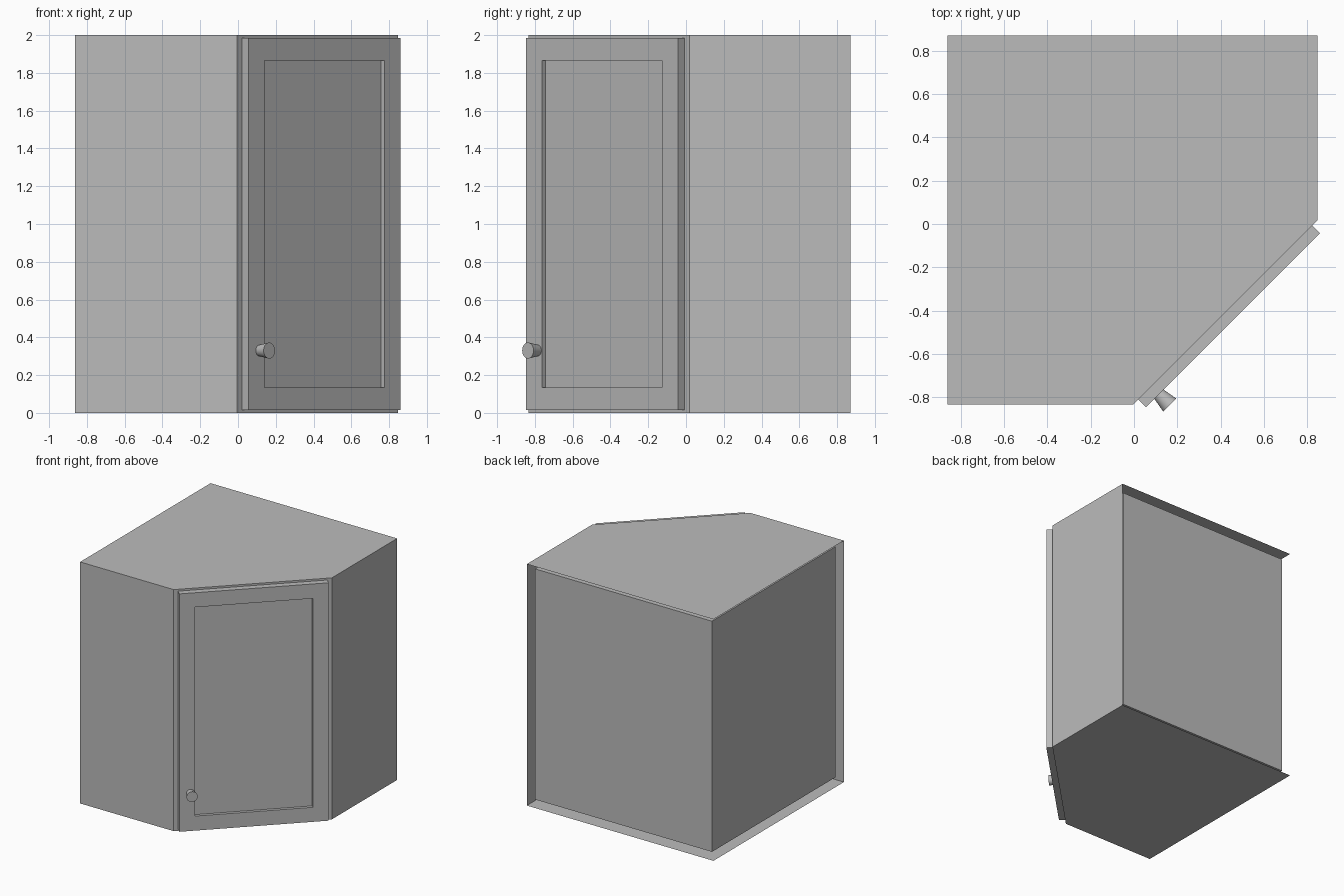
import bpy, bmesh, math
from mathutils import Matrix, Vector

cube = bpy.data.objects.get("Cube")
if cube:
    bpy.data.objects.remove(cube, do_unlink=True)

grey = bpy.data.materials.new("plain_grey")
grey.use_nodes = True
grey.diffuse_color = (0.5, 0.5, 0.5, 1)
grey.node_tree.nodes["Principled BSDF"].inputs["Base Color"].default_value = (0.5, 0.5, 0.5, 1)

LEFT, RIGHT, FRONT, BACK = -0.862, 0.848, -0.835, 0.872
DIAGONAL = 0.83      # x - y along the angled front
BOARD = 0.045        # gap between outer shell and inner box
HEIGHT = 2.0


def add_object(name, bm, matrix=None):
    mesh = bpy.data.meshes.new(name)
    bm.to_mesh(mesh)
    bm.free()
    mesh.materials.append(grey)
    obj = bpy.data.objects.new(name, mesh)
    bpy.context.collection.objects.link(obj)
    if matrix:
        obj.matrix_world = matrix
    return obj


def footprint(inset):
    """Five-sided plan, moved inward by the given distance."""
    x0, x1, y0, y1 = LEFT + inset, RIGHT - inset, FRONT + inset, BACK - inset
    diagonal = DIAGONAL - inset * math.sqrt(2)
    return [(x0, y0), (y0 + diagonal, y0), (x1, x1 - diagonal), (x1, y1), (x0, y1)]


def prism(inset):
    bm = bmesh.new()
    base = bm.faces.new([bm.verts.new((x, y, inset)) for x, y in footprint(inset)])
    result = bmesh.ops.extrude_face_region(bm, geom=[base], use_keep_orig=True)
    top = [v for v in result["geom"] if isinstance(v, bmesh.types.BMVert)]
    bmesh.ops.translate(bm, verts=top, vec=(0, 0, HEIGHT - 2 * inset))
    bmesh.ops.recalc_face_normals(bm, faces=bm.faces)
    return bm


# Outer shell, open on the two sides that stand against the walls
shell = prism(0)
wall_sides = [f for f in shell.faces if f.normal.x < -0.9 or f.normal.y > 0.9]
bmesh.ops.delete(shell, geom=wall_sides, context="FACES")
add_object("cabinet_shell", shell)

# Inner box, set back from the shell all round
add_object("cabinet_inner_box", prism(BOARD))

# Frame of the angled front: local -y points out of the cabinet
front = Matrix.Translation((0.4215, -0.4085, 0)) @ Matrix.Rotation(math.radians(45), 4, "Z")

# Door with a sunken centre panel
door = bmesh.new()
bmesh.ops.create_cube(door, size=1)
bmesh.ops.scale(door, verts=door.verts, vec=(1.138, 0.05, 1.97))
bmesh.ops.translate(door, verts=door.verts, vec=(0, -0.026, HEIGHT / 2))
door.normal_update()
face = min(door.faces, key=lambda f: f.calc_center_median().y)
bmesh.ops.inset_region(door, faces=[face], thickness=0.17)
rim = list(face.verts)
result = bmesh.ops.extrude_face_region(door, geom=[face])
sunk = [v for v in result["geom"] if isinstance(v, bmesh.types.BMVert)]
bmesh.ops.translate(door, verts=sunk, vec=(0, 0.026, 0))
if face.is_valid:
    bmesh.ops.delete(door, geom=[face], context="FACES_ONLY")
bmesh.ops.recalc_face_normals(door, faces=door.faces)
add_object("door", door, front)

# Flared round knob
knob = bmesh.new()
bmesh.ops.create_cone(knob, cap_ends=True, segments=32, radius1=0.03, radius2=0.0425, depth=0.072)
bmesh.ops.rotate(knob, verts=knob.verts, cent=Vector(), matrix=Matrix.Rotation(math.radians(90), 3, "X"))
bmesh.ops.translate(knob, verts=knob.verts, vec=(-0.484, -0.086, 0.33))
knob_object = add_object("door_knob", knob, front)
bpy.ops.object.select_all(action="DESELECT")
knob_object.select_set(True)
bpy.context.view_layer.objects.active = knob_object
bpy.ops.object.shade_smooth_by_angle(angle=math.radians(30))
